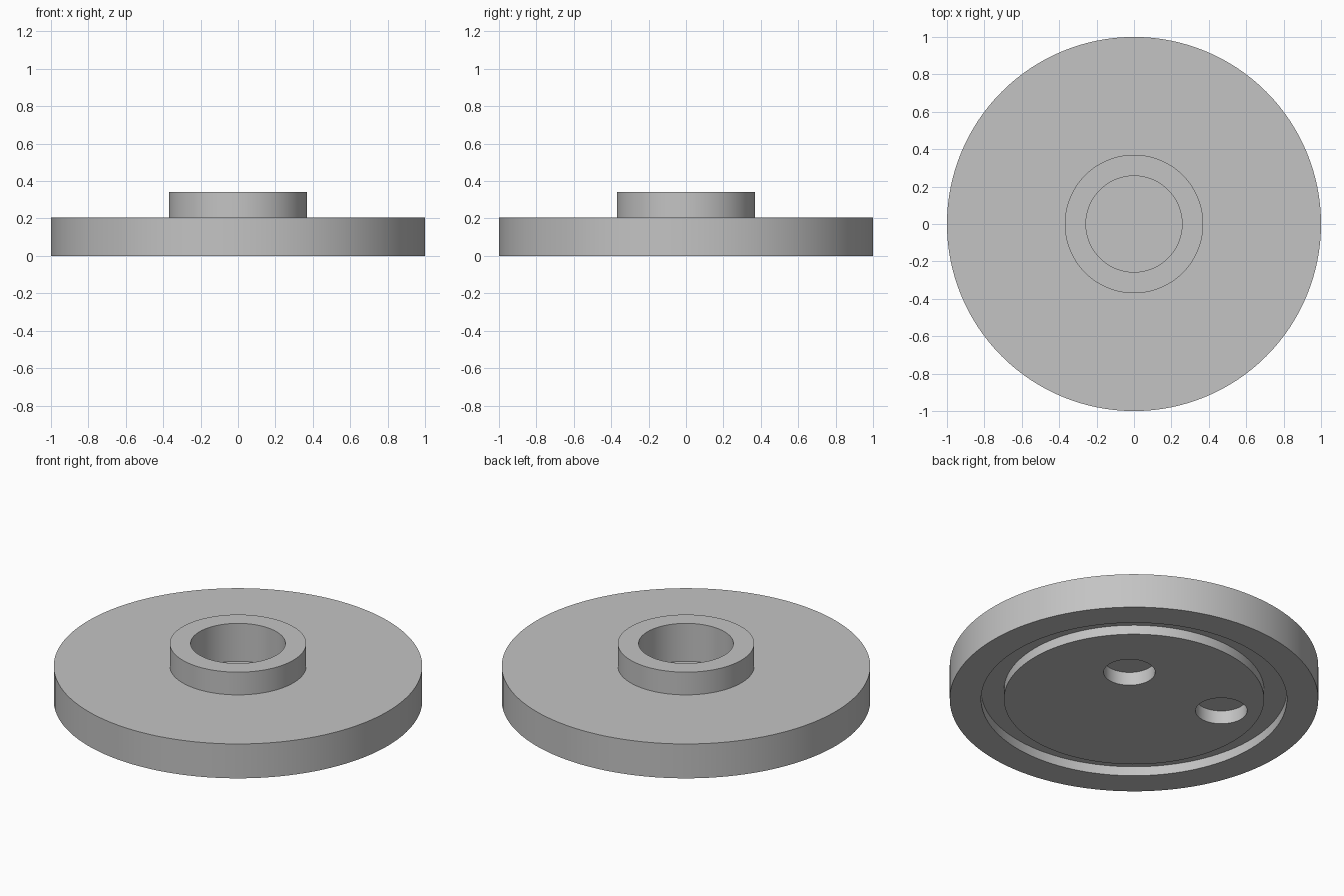
import bpy, bmesh, math

if "Cube" in bpy.data.objects:
    bpy.data.objects.remove(bpy.data.objects["Cube"])

SEG = 128

grey = bpy.data.materials.new("light_grey")
grey.diffuse_color = (0.55, 0.55, 0.55, 1)
grey.use_nodes = True
grey.node_tree.nodes["Principled BSDF"].inputs["Base Color"].default_value = grey.diffuse_color


def lathe(name, profile):
    """Revolve an (r, z) profile around the z axis."""
    bm = bmesh.new()
    verts = [bm.verts.new((r, 0, z)) for r, z in profile]
    edges = [bm.edges.new(pair) for pair in zip(verts, verts[1:])]
    bmesh.ops.spin(bm, geom=verts + edges, cent=(0, 0, 0), axis=(0, 0, 1),
                   angle=2 * math.pi, steps=SEG)
    bmesh.ops.remove_doubles(bm, verts=bm.verts, dist=1e-4)
    bmesh.ops.recalc_face_normals(bm, faces=bm.faces)
    mesh = bpy.data.meshes.new(name)
    bm.to_mesh(mesh)
    bm.free()
    mesh.materials.append(grey)
    obj = bpy.data.objects.new(name, mesh)
    bpy.context.collection.objects.link(obj)
    return obj


# Disc with a ring groove underneath and a hollow collar on top
disc = lathe("collared_disc", [
    (0, 0), (0.706, 0), (0.706, 0.056), (0.83, 0.056), (0.83, 0), (1, 0),
    (1, 0.206), (0.37, 0.206), (0.37, 0.342), (0.257, 0.342),
    (0.257, 0.115), (0, 0.115)])

# Two blind holes in the underside
for x, y in ((0.207, 0.208), (-0.444, 0.208)):
    cutter = lathe("hole_cutter", [(0, -0.1), (0.14, -0.1), (0.14, 0.08), (0, 0.08)])
    cutter.location = (x, y, 0)
    cutter.hide_render = True
    mod = disc.modifiers.new("hole", 'BOOLEAN')
    mod.operation = 'DIFFERENCE'
    mod.solver = 'EXACT'
    mod.object = cutter
    bpy.context.view_layer.objects.active = disc
    bpy.ops.object.modifier_apply(modifier=mod.name)
    bpy.data.objects.remove(cutter)

# Smooth round walls, sharp rims
bpy.ops.object.select_all(action='DESELECT')
disc.select_set(True)
bpy.context.view_layer.objects.active = disc
bpy.ops.object.shade_smooth_by_angle(angle=math.radians(30))
